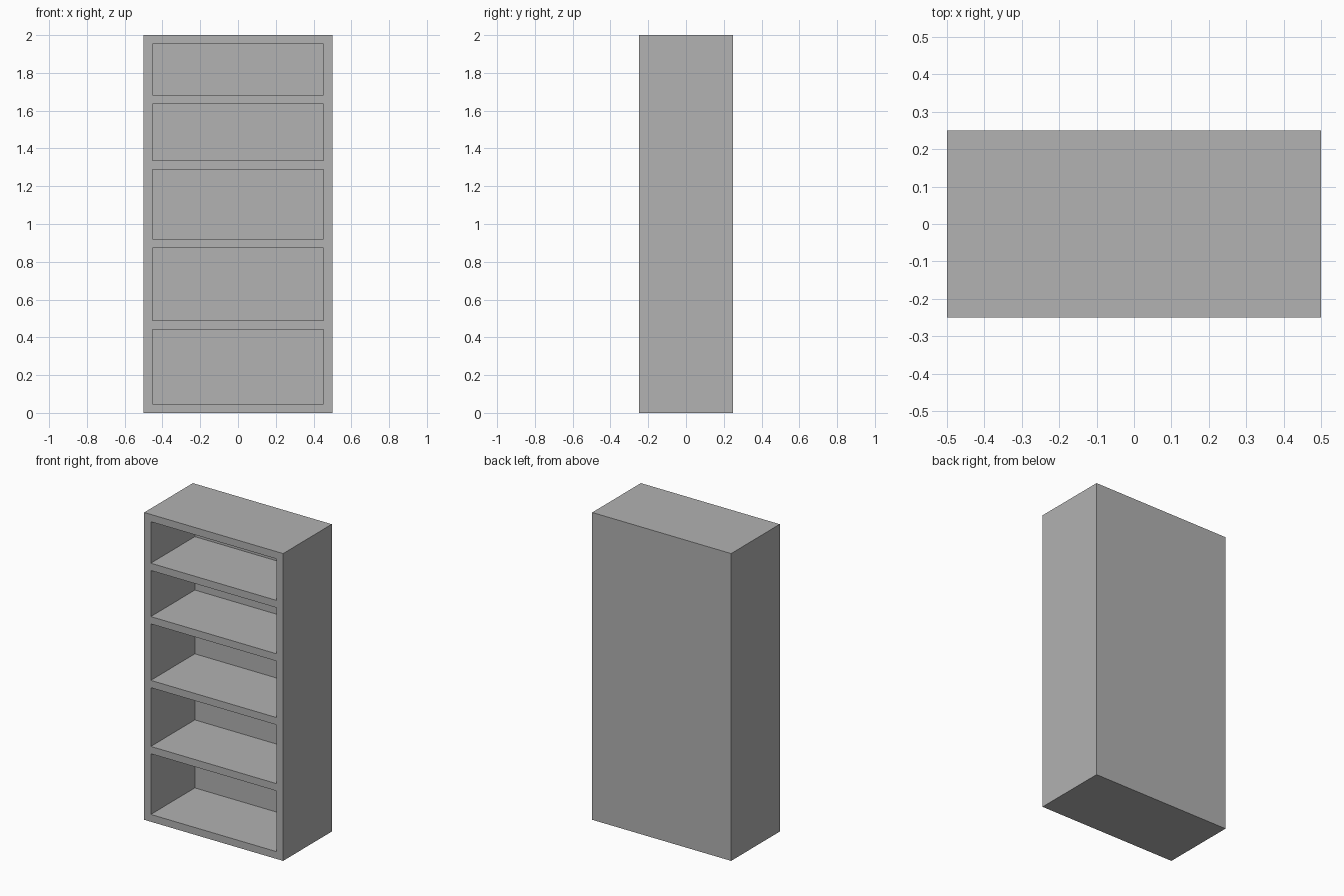
import bpy
import bmesh
from mathutils import Matrix, Vector

if "Cube" in bpy.data.objects:
    bpy.data.objects.remove(bpy.data.objects["Cube"])

WIDTH, DEPTH, HEIGHT = 1.0, 0.5, 2.0
BOARD = 0.0475                                # thickness of every panel
OPENINGS = [0.395, 0.3825, 0.3675, 0.30, 0.27]  # bay heights, bottom to top

paint = bpy.data.materials.new("plain_grey")
paint.diffuse_color = (0.445, 0.445, 0.445, 1)
paint.use_nodes = True
paint.node_tree.nodes["Principled BSDF"].inputs["Base Color"].default_value = paint.diffuse_color


def add_box(bm, low, high):
    low, high = Vector(low), Vector(high)
    place = Matrix.Translation((low + high) / 2) @ Matrix.Diagonal((*(high - low), 1))
    bmesh.ops.create_cube(bm, size=1, matrix=place)


def make_object(name, bm):
    mesh = bpy.data.meshes.new(name)
    bm.to_mesh(mesh)
    bm.free()
    mesh.materials.append(paint)
    obj = bpy.data.objects.new(name, mesh)
    bpy.context.collection.objects.link(obj)
    return obj


# Solid cabinet body
bm = bmesh.new()
add_box(bm, (-WIDTH / 2, -DEPTH / 2, 0), (WIDTH / 2, DEPTH / 2, HEIGHT))
bookcase = make_object("bookcase", bm)

# Bays cut in from the front, leaving sides, shelves and back panel
bm = bmesh.new()
z = BOARD
for bay in OPENINGS:
    add_box(bm, (-WIDTH / 2 + BOARD, -DEPTH / 2 - 0.1, z),
            (WIDTH / 2 - BOARD, DEPTH / 2 - BOARD, z + bay))
    z += bay + BOARD
bays = make_object("bay_cutter", bm)
bays.hide_render = True
bays.hide_viewport = True

cut = bookcase.modifiers.new("bays", 'BOOLEAN')
cut.operation = 'DIFFERENCE'
cut.solver = 'EXACT'
cut.object = bays
